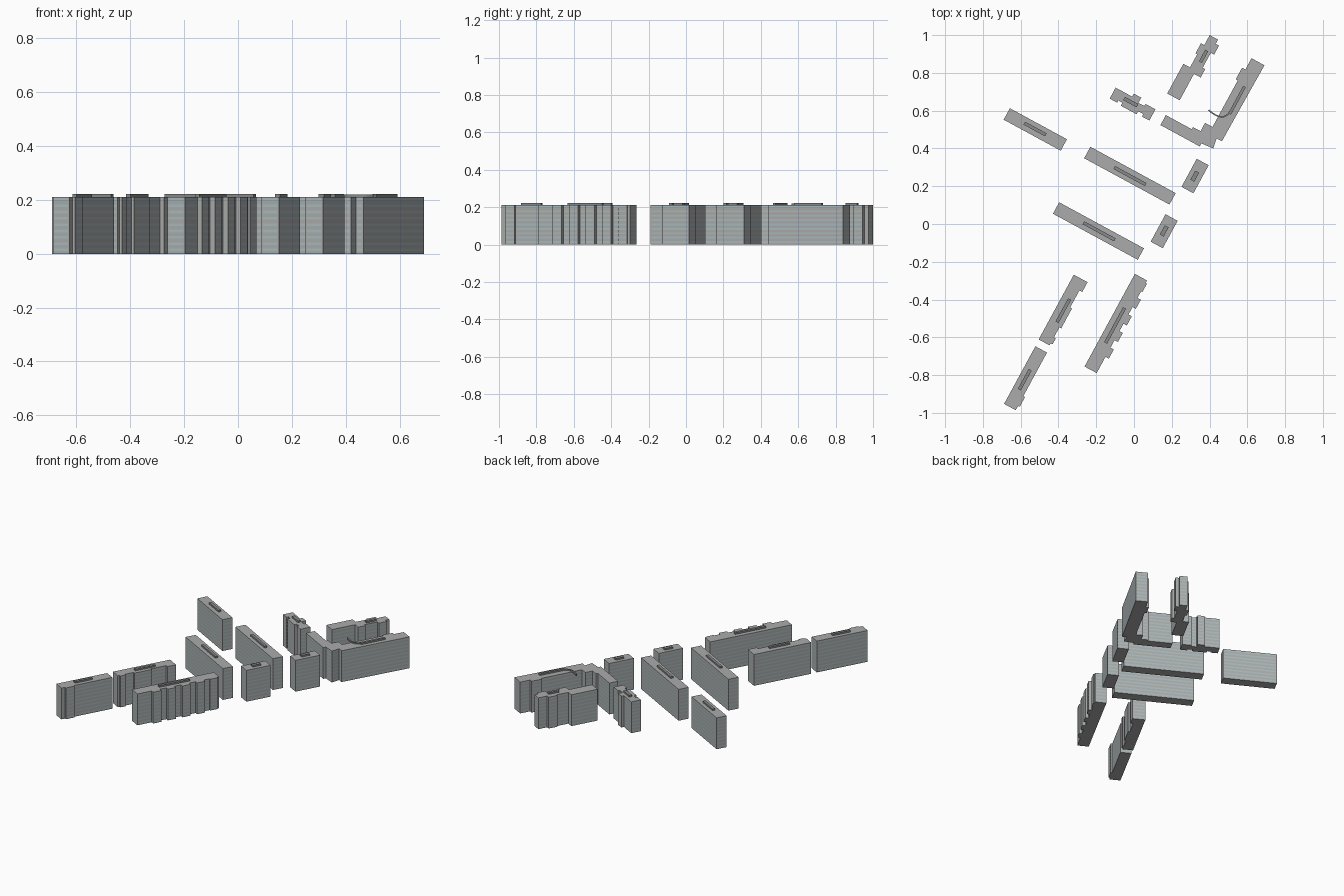
import bpy, bmesh, math
from mathutils import Vector

if "Cube" in bpy.data.objects:
    bpy.data.objects.remove(bpy.data.objects["Cube"])

H, ROOF, FLOORS = 0.211, 0.222, 9
ANGLE = math.radians(-28.5)      # the whole estate shares one tilted grid


def material(name, c):
    m = bpy.data.materials.new(name)
    m.diffuse_color = (*c, 1)
    m.use_nodes = True
    m.node_tree.nodes["Principled BSDF"].inputs["Base Color"].default_value = m.diffuse_color
    return m


WALL = material("concrete", (0.40, 0.41, 0.40))
GLASS = material("window_glass", (0.40, 0.49, 0.52))
TRIM = material("roof_plant", (0.25, 0.26, 0.26))


def finish(name, bm, mat):
    mesh = bpy.data.meshes.new(name)
    bm.to_mesh(mesh)
    bm.free()
    mesh.materials.append(mat)
    ob = bpy.data.objects.new(name, mesh)
    bpy.context.collection.objects.link(ob)
    ob.rotation_euler.z = ANGLE
    return ob


def prism(name, outline, z0, z1, mat):
    bm = bmesh.new()
    f = bm.faces.new([bm.verts.new((x, y, z0)) for x, y in outline])
    top = bmesh.ops.extrude_face_region(bm, geom=[f])["geom"]
    bmesh.ops.translate(bm, vec=(0, 0, z1 - z0),
                        verts=[v for v in top if isinstance(v, bmesh.types.BMVert)])
    bmesh.ops.recalc_face_normals(bm, faces=bm.faces)
    return finish(name, bm, mat)


def windows(name, outline):
    # one glass band per floor on each wall, outline runs counter-clockwise
    bm = bmesh.new()
    for p, q in zip(outline, outline[1:] + outline[:1]):
        p, q = Vector(p), Vector(q)
        d = q - p
        if d.length < 0.03:
            continue
        d.normalize()
        out = Vector((d.y, -d.x)) * 0.001
        a, b = p + d * 0.005 + out, q - d * 0.005 + out
        for i in range(FLOORS):
            z = H * (i + 0.4) / FLOORS
            t = z + H * 0.42 / FLOORS
            bm.faces.new([bm.verts.new(c) for c in
                          ((*a, z), (*b, z), (*b, t), (*a, t))])
    finish(name, bm, GLASS)


def rect(u0, u1, v0, v1):
    return [(u0, v0), (u1, v0), (u1, v1), (u0, v1)]


def bayed(u0, u1, v0, v1, bays):
    # slab whose right side steps out into bays: (start, end, u)
    pts = [(u0, v0)]
    pos = v0
    for s, e, u in bays:
        if s > pos:
            pts += [(u1, pos), (u1, s)]
        pts += [(u, s), (u, e)]
        pos = e
    if pos < v1:
        pts += [(u1, pos), (u1, v1)]
    return pts + [(u0, v1)]


def building(name, outline, roof=None):
    prism(name + "_block", outline, 0, H, WALL)
    windows(name + "_windows", outline)
    if roof:
        u, v, su, sv = roof
        prism(name + "_roof_plant", rect(u - su / 2, u + su / 2, v - sv / 2, v + sv / 2),
              H - 0.002, ROOF, TRIM)


# plain slab blocks
building("west_slab", rect(-.870, -.526, .156, .225), (-.70, .192, .13, .018))
building("north_slab", rect(-.398, .116, .180, .249), (-.14, .213, .19, .018))
building("south_slab", rect(-.403, .108, -.157, -.088), (-.144, -.122, .19, .018))
building("small_south", rect(.122, .195, -.040, .125), (.158, .044, .023, .055))
building("small_north", rect(.127, .199, .293, .462), (.162, .376, .023, .055))

# slabs with projecting bays
building("southwest_upper",
         bayed(-.152, -.086, -.778, -.388,
               [(-.765, -.73, -.075), (-.67, -.55, -.075), (-.447, -.388, -.069)]),
         (-.110, -.582, .018, .14))
building("southwest_lower",
         bayed(-.150, -.080, -1.165, -.818, [(-1.14, -1.08, -.07)]),
         (-.115, -1.0, .018, .12))
bays = [(v, v + .055, .223) for v in (-.69, -.59, -.49, -.39)] + [(-.295, -.245, .211)]
building("southeast_slab", bayed(.130, .203, -.788, -.230, bays), (.168, -.52, .018, .21))

# L-shaped block
building("corner_block", [
    (-.127, .527), (.11, .527), (.11, .545), (.178, .552), (.168, .607), (.200, .607),
    (.206, 1.068), (.128, 1.068), (.128, 1.0), (.108, 1.0), (.108, .93), (.12, .93),
    (.12, .65), (.075, .65), (.075, .60), (.03, .60), (.03, .587), (-.127, .587)],
    (.167, .836, .016, .165))

# stepped northern block
building("stepped_block", [
    (-.175, .691), (-.1, .691), (-.1, .85), (-.06, .85), (-.06, .9), (-.075, .9),
    (-.075, .99), (-.055, .99), (-.055, 1.045), (-.075, 1.045), (-.075, 1.07),
    (-.125, 1.07), (-.125, 1.01), (-.145, 1.01), (-.145, .95), (-.135, .95),
    (-.135, .87), (-.175, .87)], (-.10, .956, .018, .07))

# small cross-shaped block
building("cross_block", [
    (-.43, .522), (-.385, .522), (-.385, .535), (-.36, .535), (-.36, .517),
    (-.265, .517), (-.265, .535), (-.235, .535), (-.235, .52), (-.19, .52),
    (-.19, .588), (-.25, .588), (-.25, .575), (-.285, .575), (-.285, .606),
    (-.33, .606), (-.33, .588), (-.43, .588)], (-.323, .559, .08, .02))

# thin curved roof rail on the corner block
ctrl = [Vector(p) for p in ((.06, .718), (.165, .695), (.163, .775))]
left, right = [], []
for i in range(11):
    t = i / 10
    p = ctrl[0] * (1 - t) ** 2 + ctrl[1] * 2 * t * (1 - t) + ctrl[2] * t * t
    d = ((ctrl[1] - ctrl[0]) * (1 - t) + (ctrl[2] - ctrl[1]) * t).normalized()
    n = Vector((-d.y, d.x)) * .004
    left.append(tuple(p + n))
    right.append(tuple(p - n))
prism("curved_roof_rail", right + left[::-1], H - .002, ROOF - .002, TRIM)
